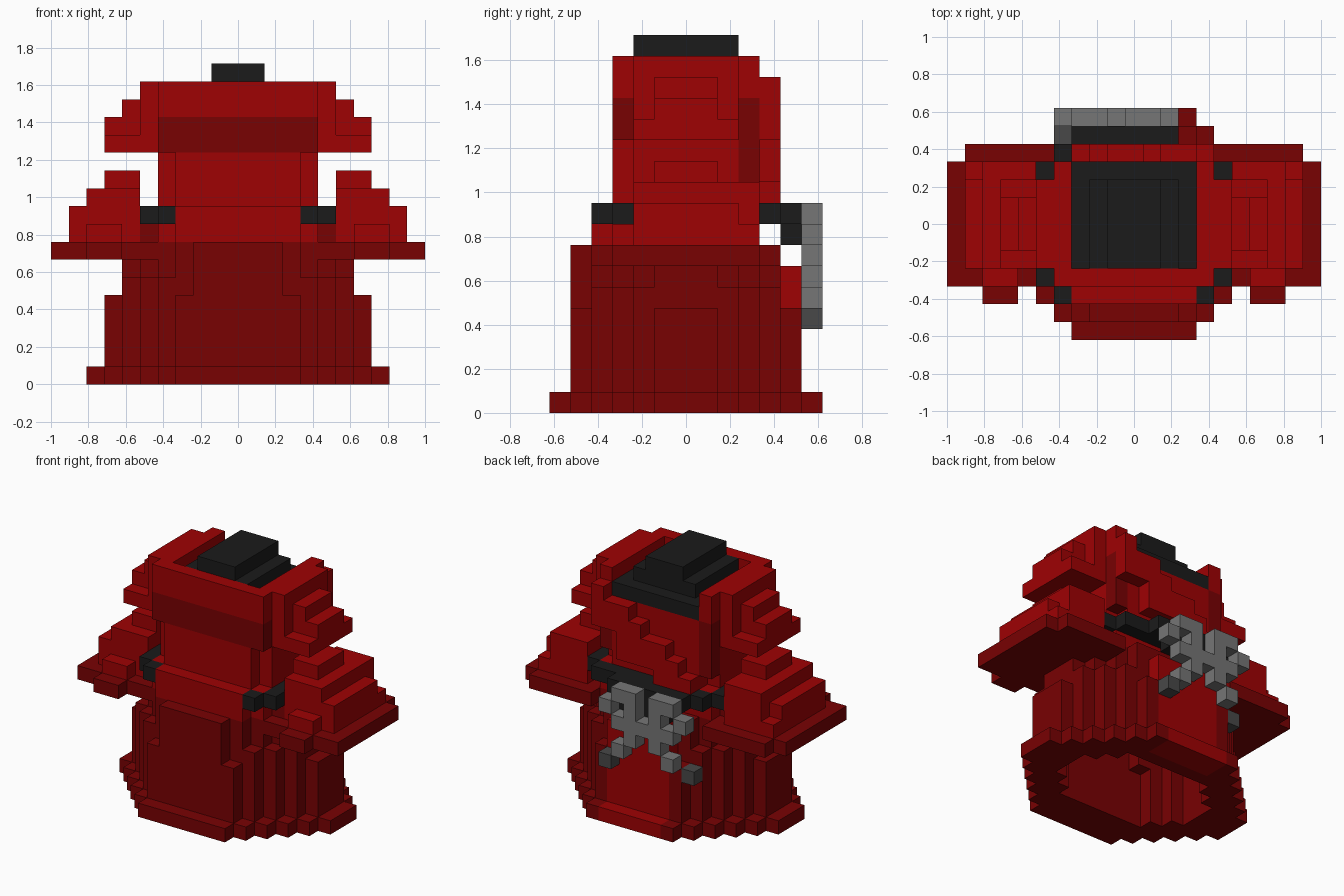
import bpy, bmesh, math
from mathutils import Vector

cube = bpy.data.objects.get("Cube")
if cube:
    bpy.data.objects.remove(cube, do_unlink=True)

U = 2 / 21  # edge length of one block

COLOURS = {
    "red cloth": (0.345, 0.0005, 0.001),
    "dark red cloth": (0.19, 0.0005, 0.0008),
    "black leather": (0.011, 0.011, 0.011),
    "grey metal": (0.18, 0.18, 0.18),
    "dark grey metal": (0.065, 0.065, 0.065),
}
MATS = {}
for name, rgb in COLOURS.items():
    m = bpy.data.materials.new(name)
    m.use_nodes = True
    m.diffuse_color = (*rgb, 1)
    bsdf = m.node_tree.nodes["Principled BSDF"]
    bsdf.inputs["Base Color"].default_value = (*rgb, 1)
    bsdf.inputs["Roughness"].default_value = 0.9
    MATS[name] = m
RED, DARK, BLACK, GREY, DGREY = COLOURS

cells = {}  # (i, j, k) -> (part, colour)


def box(part, col, i, j, k, mirror=False):
    """Fill an inclusive block range; later calls overwrite earlier ones."""
    for a in range(i[0], i[1] + 1):
        for b in range(j[0], j[1] + 1):
            for c in range(k[0], k[1] + 1):
                cells[a, b, c] = (part, col)
                if mirror:
                    cells[-a, b, c] = (part, col)


def octagon(part, col, k, wide, deep, diag, back=None):
    """Fill layers with a block octagon cut off at |x| + |y| <= diag."""
    back = deep if back is None else back
    for a in range(-wide, wide + 1):
        for b in range(-deep, back + 1):
            if abs(a) + abs(b) <= diag:
                box(part, col, (a, a), (b, b), k)


def carve(k, wide, deep, diag):
    """Remove a block octagon from the inside."""
    for key in list(cells):
        a, b, c = key
        if k[0] <= c <= k[1] and abs(a) <= wide and abs(b) <= deep and abs(a) + abs(b) <= diag:
            del cells[key]


# Skirt: flared hem, lower and upper tiers, hollow underneath
octagon("skirt", DARK, (0, 0), 8, 6, 9)
octagon("skirt", DARK, (1, 4), 7, 5, 8)
octagon("skirt", DARK, (5, 5), 6, 4, 8)
octagon("skirt", DARK, (5, 6), 6, 5, 7)
octagon("skirt", DARK, (7, 7), 6, 5, 7, back=4)
carve((0, 3), 5, 3, 6)
carve((4, 4), 4, 2, 6)
carve((4, 6), 4, 3, 5)
# Bright panel down the back of the skirt
for key, (part, col) in list(cells.items()):
    if abs(key[0]) <= 2 and key[1] >= 5:
        cells[key] = (part, RED)

# Torso
octagon("torso", RED, (8, 9), 5, 4, 7, back=3)
octagon("torso", RED, (10, 12), 4, 3, 6)
box("torso", RED, (-4, 4), (-3, 3), (13, 15))
box("torso", DARK, (-4, 4), (-3, -3), (13, 14))
box("torso", DARK, (4, 4), (3, 3), (11, 14), True)
box("torso", DARK, (5, 5), (-2, 2), (8, 8), True)

# Raised collar, open at the back
box("collar", RED, (-4, 4), (-3, -3), (16, 16))
box("collar", RED, (4, 4), (-3, 3), (16, 16), True)

# Stepped neck plug
box("neck", BLACK, (-3, 3), (-2, 3), (15, 15))
box("neck", BLACK, (-2, 2), (-2, 2), (16, 16))
box("neck", BLACK, (-1, 1), (-2, 2), (17, 17))

# Stepped shoulders
for i, j, k in [((5, 5), 2, (13, 16)), ((6, 7), 2, (13, 13)),
                ((6, 7), 1, (14, 14)), ((6, 6), 1, (15, 15))]:
    box("shoulders", RED, i, (-j, j), k, True)

# Wide sleeves with a dark cuff layer
box("sleeves", DARK, (5, 9), (-3, 4), (7, 7), True)
box("sleeves", DARK, (10, 10), (-3, 3), (7, 7), True)
box("sleeves", DARK, (7, 8), (-4, -4), (7, 7), True)
box("sleeves", RED, (6, 9), (-2, 3), (8, 8), True)
box("sleeves", RED, (7, 8), (-3, -3), (8, 8), True)
box("sleeves", RED, (6, 9), (-2, 2), (9, 9), True)
box("sleeves", RED, (6, 8), (3, 3), (9, 9), True)
box("sleeves", RED, (6, 8), (-2, 3), (10, 10), True)
box("sleeves", RED, (6, 7), (-1, 1), (11, 11), True)

# Belt
box("belt", BLACK, (4, 4), (-4, -4), (9, 9), True)
box("belt", BLACK, (5, 5), (-3, 3), (9, 9), True)
box("belt", BLACK, (-4, 4), (4, 4), (9, 9))
box("belt", BLACK, (-3, 2), (5, 5), (9, 9))
box("belt", BLACK, (-2, 1), (5, 5), (8, 8))

# Diagonal sash across the back: bottom and top of each column
SASH = [(13, 15), (13, 14), (11, 14), (11, 13), (11, 12), (10, 12), (10, 11), (10, 10)]
for n, span in enumerate(SASH):
    box("sash", RED, (4 - n, 4 - n), (4, 4), span)

# Metal ornament hanging from the belt, rows from top to bottom
ORNAMENT = [".##.##.", "#.#.#.#", ".#####.", "..#.#..", ".#...#."]
for r, row in enumerate(ORNAMENT):
    for c, ch in enumerate(row):
        if ch == "#":
            box("ornament", GREY, (c - 4, c - 4), (6, 6), (9 - r, 9 - r))
box("ornament", DGREY, (2, 2), (6, 6), (4, 4))
box("ornament", DGREY, (-4, -4), (5, 5), (4, 4))


def build(part):
    """Mesh the exposed block sides of one part and merge flat regions."""
    bm = bmesh.new()
    used = []
    for key, (p, col) in cells.items():
        if p != part:
            continue
        if col not in used:
            used.append(col)
        centre = Vector((key[0], key[1], key[2] + 0.5))
        for axis in range(3):
            for s in (-1, 1):
                n = Vector((0, 0, 0))
                n[axis] = s
                if tuple(int(key[t] + n[t]) for t in range(3)) in cells:
                    continue
                u = Vector((0, 0, 0))
                u[(axis + 1) % 3] = 0.5
                v = n.cross(u)
                mid = centre + n * 0.5
                quad = [mid - u - v, mid + u - v, mid + u + v, mid - u + v]
                f = bm.faces.new([bm.verts.new(q * U) for q in quad])
                f.material_index = used.index(col)
    bmesh.ops.remove_doubles(bm, verts=bm.verts, dist=U * 0.01)
    bmesh.ops.dissolve_limit(bm, angle_limit=math.radians(1), verts=bm.verts,
                             edges=bm.edges, delimit={'MATERIAL'})
    me = bpy.data.meshes.new(part)
    bm.to_mesh(me)
    bm.free()
    for col in used:
        me.materials.append(MATS[col])
    bpy.context.collection.objects.link(bpy.data.objects.new(part, me))


for part in sorted({p for p, _ in cells.values()}):
    build(part)
